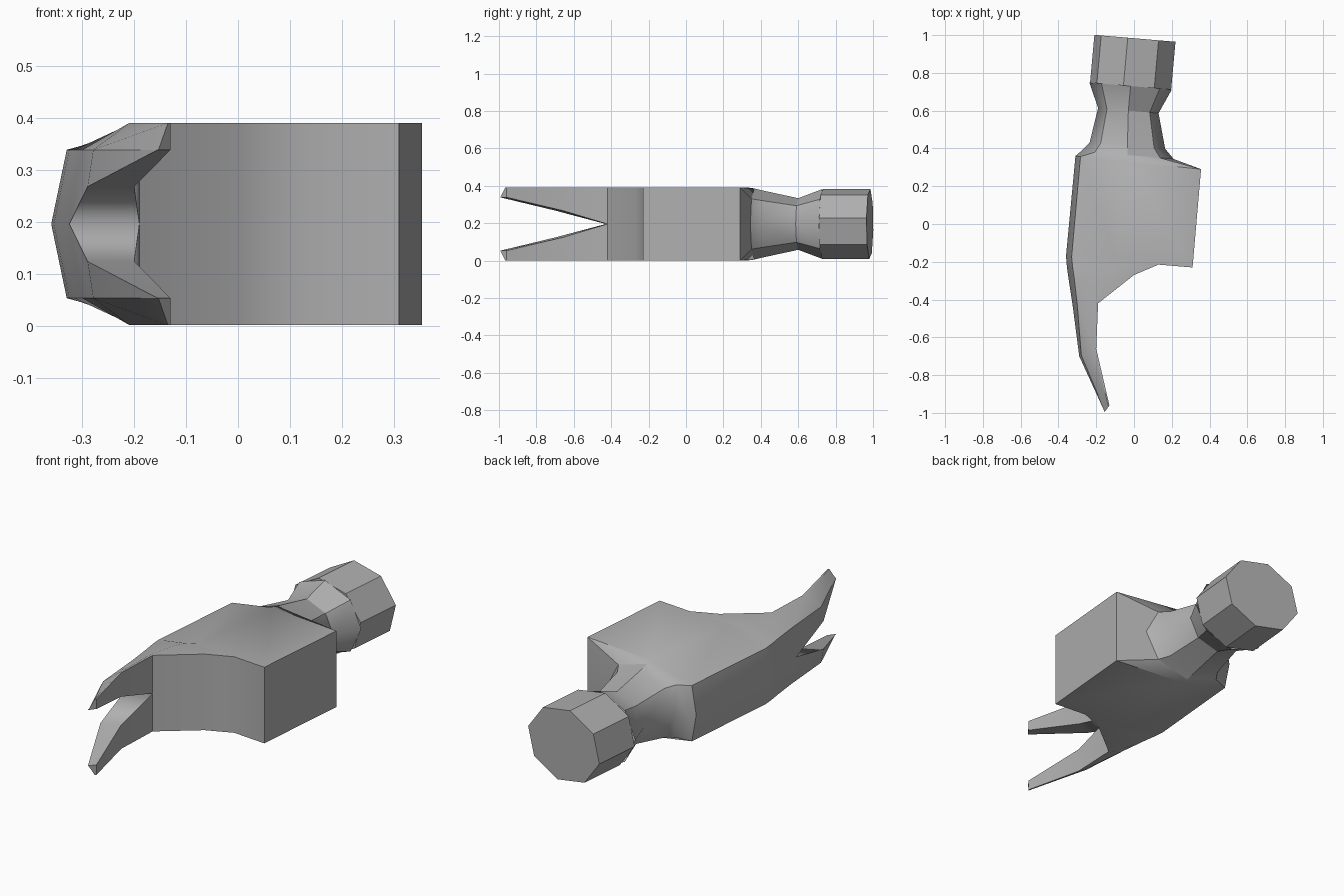
import bpy, bmesh, math
from mathutils import Vector

cube = bpy.data.objects.get("Cube")
if cube:
    bpy.data.objects.remove(cube)

MID = 0.196      # height of the mirror plane
HALF = 0.195     # half thickness of the body
SIDE = 0.143     # half height of the bevelled outer edge
SLANT = -0.085   # the striking face is slightly tilted

steel = bpy.data.materials.new("grey steel")
steel.use_nodes = True
colour = (0.43, 0.43, 0.43, 1)
steel.diffuse_color = colour
steel.node_tree.nodes["Principled BSDF"].inputs["Base Color"].default_value = colour


def make_object(name, bm):
    bmesh.ops.remove_doubles(bm, verts=bm.verts, dist=0.0005)
    bmesh.ops.recalc_face_normals(bm, faces=bm.faces)
    mesh = bpy.data.meshes.new(name)
    bm.to_mesh(mesh)
    bm.free()
    mesh.materials.append(steel)
    ob = bpy.data.objects.new(name, mesh)
    ob.location.z = MID
    bpy.context.collection.objects.link(ob)
    return ob


def smooth(ob):
    bpy.ops.object.select_all(action="DESELECT")
    ob.select_set(True)
    bpy.context.view_layer.objects.active = ob
    bpy.ops.object.shade_smooth_by_angle(angle=math.radians(32))


def body_ring(inner, outer, top_t, bevel, gap=0):
    """Upper half section: inner edge, top ridge, bevel, outer edge."""
    a, b = Vector((*inner, 0)), Vector((*outer, 0))
    up = Vector((0, 0, 1))
    side = b + (a - b).normalized() * bevel
    return [a + up * gap, a + up * HALF, a.lerp(b, top_t) + up * HALF,
            side + up * SIDE, b + up * gap]


def round_ring(cx, cy, rx, rz, sides, twist=0):
    pts = []
    for i in range(sides):
        a = i * math.pi / 4 + twist
        x = rx * math.cos(a)
        pts.append(Vector((cx + x, cy + SLANT * x, rz * math.sin(a))))
    return pts


# Body, claw and neck as one half, from claw tip to striking head
claw = [
    body_ring((-.13, -.96), (-.155, -.995), .2, .003, SIDE),
    body_ring((-.20, -.66), (-.29, -.70), .1, .012, .072),
    body_ring((-.19, -.42), (-.325, -.43), .1, .025),
]
body = [
    body_ring((0, -.27), (-.345, -.30), .5, .03),
    body_ring((.13, -.215), (-.355, -.23), .56, .03),
    body_ring((.31, -.23), (-.36, -.17), .6, .03),
    body_ring((.355, .29), (-.31, .36), .58, .027),
]
neck = [
    round_ring(-.035, .365, .245, .19, 5),
    round_ring(-.035, .415, .20, .178, 5),
    round_ring(-.03, .60, .16, .138, 5),
    round_ring(-.018, .73, .218, .187, 5),
]

bm = bmesh.new()
rings = [[bm.verts.new(p) for p in ring] for ring in claw + body + neck]
for n, (r, s) in enumerate(zip(rings, rings[1:])):
    for i in range(4):
        bm.faces.new((r[i], r[i + 1], s[i + 1], s[i]))
    if n < len(claw) - 1:      # inside wall of the claw notch
        bm.faces.new((r[4], r[0], s[0], s[4]))
bm.faces.new(rings[0])
claw_body = make_object("claw_body", bm)
mirror = claw_body.modifiers.new("Mirror", "MIRROR")
mirror.use_axis = (False, False, True)
mirror.merge_threshold = 0.001
smooth(claw_body)

# Eight-sided striking head
bm = bmesh.new()
twist = math.radians(10)
base = [bm.verts.new(p) for p in round_ring(-.018, .73, .218, .19, 8, twist)]
face = [bm.verts.new(p) for p in round_ring(.005, .983, .218, .19, 8, twist)]
for i in range(8):
    j = (i + 1) % 8
    bm.faces.new((base[i], base[j], face[j], face[i]))
bm.faces.new(base)
bm.faces.new(face)
smooth(make_object("striking_head", bm))
